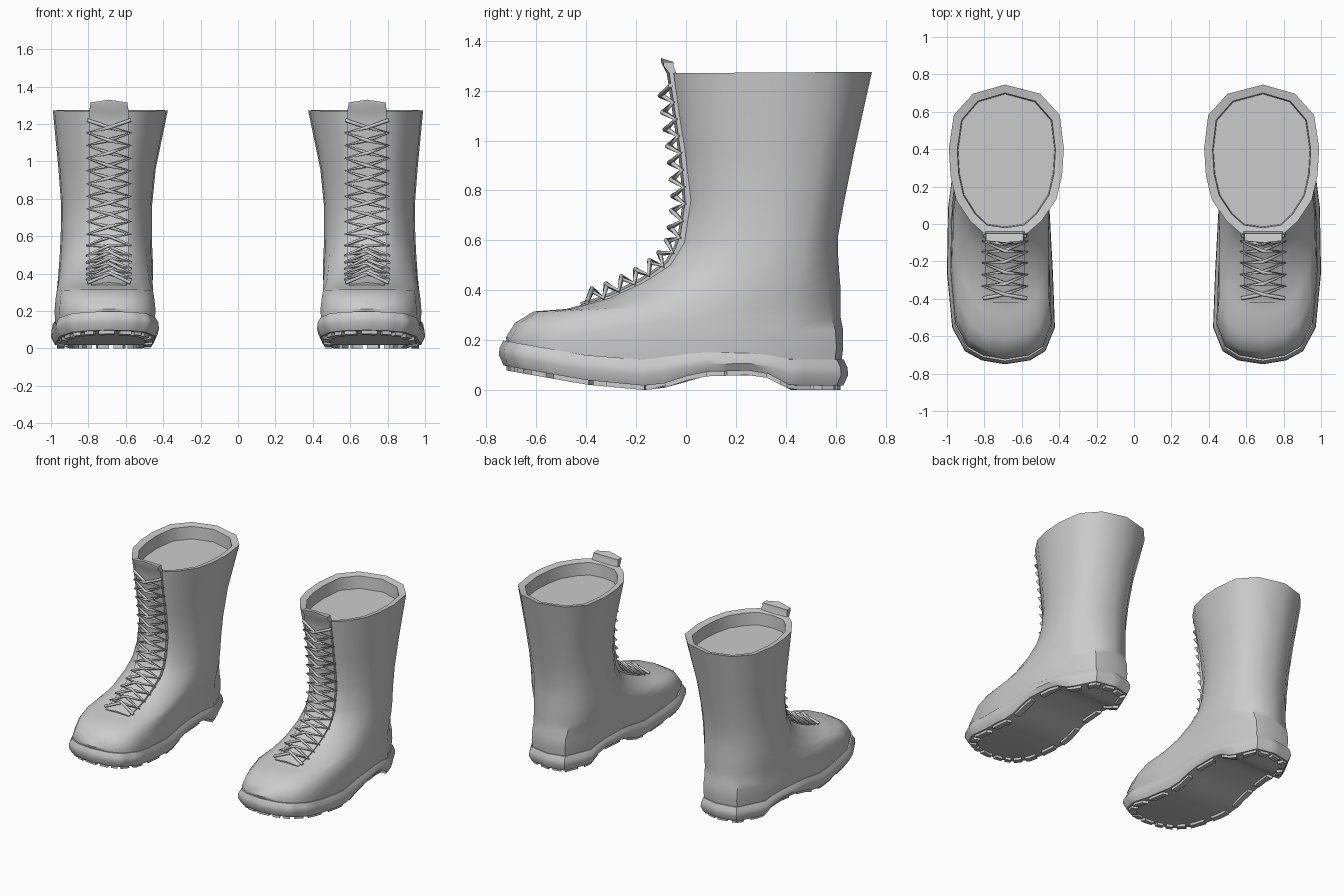
import bpy, bmesh
from mathutils import Vector

old = bpy.data.objects.get("Cube")
if old:
    bpy.data.objects.remove(old)

grey = bpy.data.materials.new("plain grey")
grey.use_nodes = True
grey.diffuse_color = (0.6, 0.6, 0.6, 1)
grey.node_tree.nodes["Principled BSDF"].inputs["Base Color"].default_value = grey.diffuse_color

CENTRE = 0.69  # distance of each boot from the middle

# Plan outlines, front to back: (outer width, inner width, depth), all 0 to 1
FOOT = [(0, 0, 0), (.4, .5, .015), (.69, .8, .05), (.91, .99, .14), (1, .95, .35),
        (.98, .88, .6), (.84, .82, .84), (.5, .5, .98), (0, 0, 1)]
SHAFT = [(0, 0, 0), (.38, .38, .02), (.62, .62, .1), (.87, .87, .24), (.97, .97, .4),
         (1, 1, .58), (.91, .93, .8), (.57, .6, .94), (0, 0, 1)]

# Upper rings: front y, front z, back y, back z, outer half, inner half, foot-to-shaft blend
RINGS = [(-.7, .13, .62, .09, .285, .245, 0),
         (-.722, .21, .63, .17, .291, .252, 0),
         (-.685, .27, .63, .24, .287, .248, .1),
         (-.61, .315, .62, .29, .282, .247, .3),
         (-.48, .325, .62, .35, .278, .244, .6),
         (-.33, .365, .62, .4, .272, .24, .85),
         (-.19, .43, .615, .46, .267, .236, 1),
         (-.08, .5, .61, .53, .262, .232, 1),
         (-.025, .59, .61, .62, .258, .23, 1),
         (0, .76, .635, .76, .255, .23, 1),
         (-.02, .96, .675, .96, .27, .25, 1),
         (-.065, 1.27, .745, 1.275, .3, .315, 1)]

# Side profile of the sole: y, underside z, top z
SOLE = [(-.74, .1, .2), (-.4, .04, .14), (-.17, .018, .122), (-.1, .022, .13),
        (.05, .072, .152), (.3, .08, .147), (.42, .018, .122), (.65, .018, .122)]


def lerp(a, b, t):
    return a + (b - a) * t


def outline(blend, steps=1):
    """Closed plan outline: outer side front to back, then inner side back to front."""
    half = [[lerp(a, b, blend) for a, b in zip(f, s)] for f, s in zip(FOOT, SHAFT)]
    loop = [(o, d) for o, i, d in half] + [(-i, d) for o, i, d in half[-2:0:-1]]
    fine = []
    for (u, v), (p, q) in zip(loop, loop[1:] + loop[:1]):
        fine += [(lerp(u, p, k / steps), lerp(v, q, k / steps)) for k in range(steps)]
    return fine


def upper_ring(ring, inset=0, drop=0):
    yf, zf, yb, zb, outer, inner, blend = ring
    return [(u * ((outer if u > 0 else inner) - inset),
             lerp(yf + inset, yb - inset, v), lerp(zf, zb, v) - drop)
            for u, v in outline(blend)]


def sole_z(y):
    for a, b in zip(SOLE, SOLE[1:]):
        if y <= b[0]:
            t = max(0, (y - a[0]) / (b[0] - a[0]))
            return lerp(a[1], b[1], t), lerp(a[2], b[2], t)
    return SOLE[-1][1:]


def sole_ring(out, height):
    ring = []
    for u, v in outline(0, 4):
        y = lerp(-.735 - out, .635 + out, v)
        low, high = sole_z(y)
        ring.append((u * ((.295 if u > 0 else .255) + out), y, lerp(low, high, height)))
    return ring


def loft(bm, rings):
    rows = [[bm.verts.new(p) for p in ring] for ring in rings]
    for a, b in zip(rows, rows[1:]):
        for k in range(len(a)):
            n = (k + 1) % len(a)
            bm.faces.new((a[k], a[n], b[n], b[k]))
    return rows


def bridge(bm, row):
    """Close a left-right paired loop with strips running across."""
    n = len(row)
    for k in range(n // 2):
        face = (row[k], row[k + 1], row[n - k - 1], row[-k])
        bm.faces.new(list(dict.fromkeys(face)))


def place(obj, side):
    obj.data.materials.append(grey)
    bpy.context.collection.objects.link(obj)
    obj.location.x = side * CENTRE


def finish(bm, name, side, angle):
    for v in bm.verts:
        v.co.x *= side
    bmesh.ops.recalc_face_normals(bm, faces=bm.faces)
    mesh = bpy.data.meshes.new(name)
    bm.to_mesh(mesh)
    bm.free()
    obj = bpy.data.objects.new(name, mesh)
    place(obj, side)
    bpy.ops.object.select_all(action="DESELECT")
    obj.select_set(True)
    bpy.context.view_layer.objects.active = obj
    bpy.ops.object.shade_smooth_by_angle(angle=angle)


# Centre line of the laced front, following the upper
LINE = [Vector((0, r[0], r[1])) for r in RINGS[4:]]
LENGTHS = [(b - a).length for a, b in zip(LINE, LINE[1:])]


def front_point(t, x=0, lift=0):
    """Point at fraction t up the laced front, lifted off its surface."""
    def at(s):
        s = min(max(s, 0), 1) * sum(LENGTHS)
        for a, b, length in zip(LINE, LINE[1:], LENGTHS):
            if s <= length:
                return a.lerp(b, s / length)
            s -= length
        return LINE[-1]
    run = (at(t + .03) - at(t - .03)).normalized()
    return at(t) + Vector((x, -run.z * lift, run.y * lift))


def make_upper(name, side):
    # Outer wall, then over the collar to a shallow closed lining
    bm = bmesh.new()
    collar = RINGS[-1]
    lining = [upper_ring(collar, .045, .01), upper_ring(collar, .05, .1)]
    rows = loft(bm, [upper_ring(r) for r in RINGS] + lining)
    bridge(bm, rows[0])
    bridge(bm, rows[-1])
    finish(bm, name + "_upper", side, .8)


def make_sole(name, side):
    bm = bmesh.new()
    rows = loft(bm, [sole_ring(o, h) for o, h in
                     ((-.04, 1), (-.003, 1), (.012, .7), (.015, .4), (-.005, 0), (-.05, 0))])
    bridge(bm, rows[0])
    bridge(bm, rows[-1])
    finish(bm, name + "_sole", side, .7)


def make_tread(name, side):
    # Low blocks around the edge of the underside
    bm = bmesh.new()
    edge, inside = sole_ring(-.016, 0), sole_ring(-.055, 0)
    for k in range(0, len(edge), 3):
        ends = [k, (k + 2) % len(edge)]
        mid = (k + 1) % len(edge)
        path = [edge[ends[0]], edge[mid], edge[ends[1]],
                inside[ends[1]], inside[mid], inside[ends[0]]]
        rows = loft(bm, [[(x, y, z + dz) for x, y, z in path] for dz in (.01, -.018)])
        for row in rows:
            bm.faces.new(row)
    finish(bm, name + "_tread", side, .5)


def make_tongue(name, side):
    bm = bmesh.new()
    rings = []
    for k in range(19):
        t = lerp(.05, 1, k / 18)
        w = lerp(.09, .105, min(1, 5 * t))
        rings.append([front_point(t, x, h) for x, h in
                      ((-w, -.025), (-w, .002), (0, .012), (w, .002), (w, -.025))])
    # Raised tip above the collar
    for rise in (.03, .045):
        rings.append([(x, y, RINGS[-1][1] + rise + (0 if x else .015)) for x, y in
                      ((-.1, -.05), (-.1, -.09), (0, -.1), (.1, -.09), (.1, -.05))])
    rows = loft(bm, rings)
    bm.faces.new(rows[0])
    bm.faces.new(rows[-1])
    finish(bm, name + "_tongue", side, .6)


def make_laces(name, side, crosses=16):
    curve = bpy.data.curves.new(name + "_laces", "CURVE")
    curve.dimensions = "3D"
    curve.bevel_depth = .01
    curve.bevel_resolution = 1
    curve.use_fill_caps = True
    for start in (-1, 1):
        points = []
        for k in range(2 * crosses + 1):
            # Eyelets sit on the leather, crossings stand clear of the tongue
            x = 0 if k % 2 else start * (-1) ** (k // 2) * .115
            lift = .048 + .004 * start if k % 2 else .004
            points.append(front_point(lerp(.07, .96, k / (2 * crosses)), x, lift))
        spline = curve.splines.new("POLY")
        spline.points.add(len(points) - 1)
        for target, p in zip(spline.points, points):
            target.co = (*p, 1)
    place(bpy.data.objects.new(name + "_laces", curve), side)


for name, side in (("left", 1), ("right", -1)):
    for make in (make_upper, make_sole, make_tread, make_tongue, make_laces):
        make(name, side)
